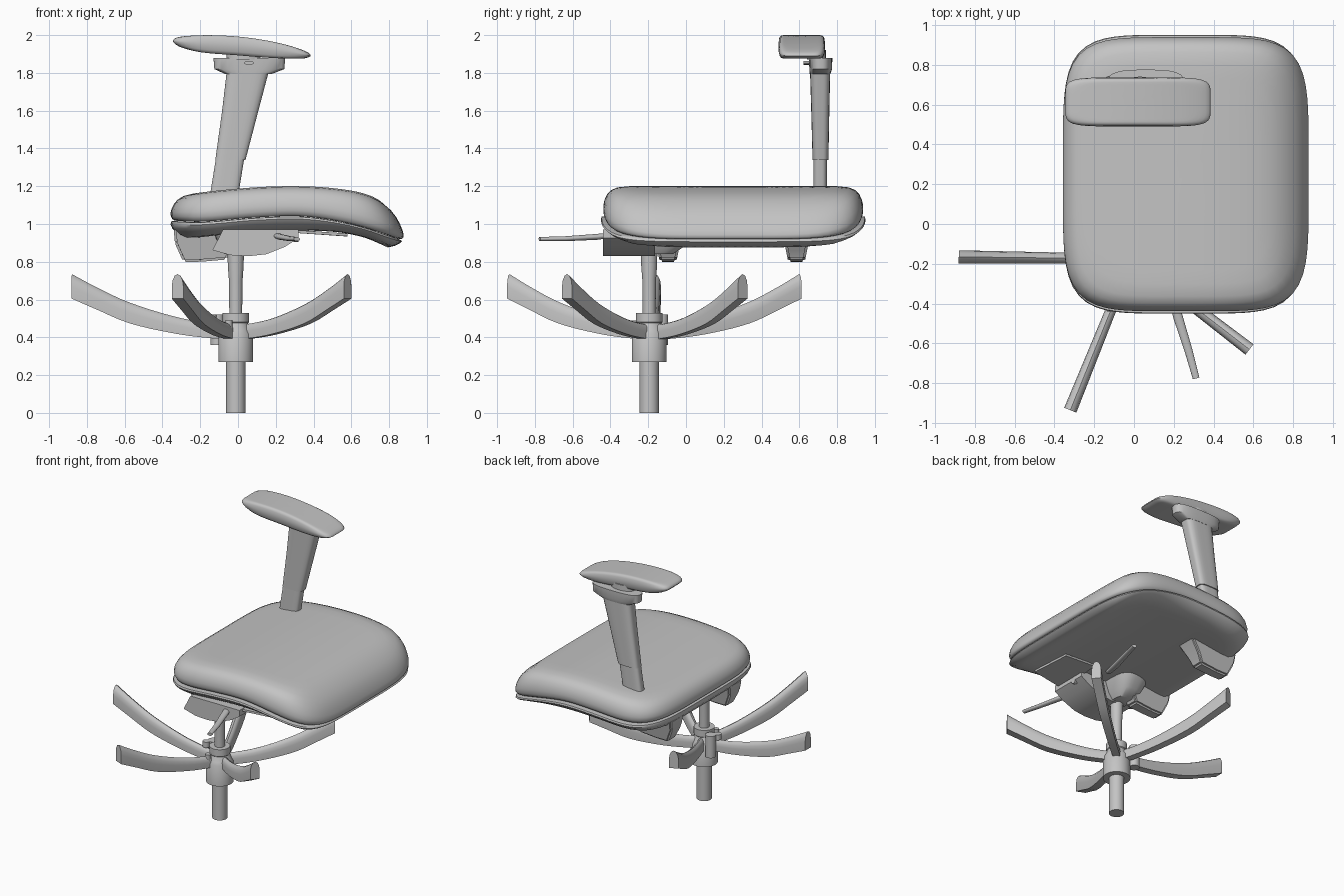
import bpy, bmesh, math
from mathutils import Vector

cube = bpy.data.objects.get("Cube")
if cube:
    bpy.data.objects.remove(cube, do_unlink=True)

grey = bpy.data.materials.new("light grey")
grey.use_nodes = True
grey.diffuse_color = (0.55, 0.55, 0.55, 1)
grey.node_tree.nodes["Principled BSDF"].inputs["Base Color"].default_value = grey.diffuse_color


def skin(name, rings, angle=35, bevel=0):
    """Bridge rings of points into a closed solid."""
    bm = bmesh.new()
    loops = [[bm.verts.new(p) for p in ring] for ring in rings]
    for a, b in zip(loops, loops[1:]):
        for i in range(len(a)):
            j = (i + 1) % len(a)
            bm.faces.new((a[i], a[j], b[j], b[i]))
    bm.faces.new(loops[0])
    bm.faces.new(loops[-1])
    bmesh.ops.recalc_face_normals(bm, faces=bm.faces)
    if bevel:
        bmesh.ops.bevel(bm, geom=bm.edges[:], offset=bevel, segments=2,
                        affect='EDGES', clamp_overlap=True)
    mesh = bpy.data.meshes.new(name)
    bm.to_mesh(mesh)
    bm.free()
    obj = bpy.data.objects.new(name, mesh)
    bpy.context.collection.objects.link(obj)
    mesh.materials.append(grey)
    bpy.ops.object.select_all(action='DESELECT')
    obj.select_set(True)
    bpy.context.view_layer.objects.active = obj
    bpy.ops.object.shade_smooth_by_angle(angle=math.radians(angle))
    return obj


def curve(points, x):
    """Smooth height curve through (x, z) points."""
    x = min(max(x, points[0][0]), points[-1][0])
    slope = []
    for i in range(len(points)):
        a, b = points[max(i - 1, 0)], points[min(i + 1, len(points) - 1)]
        slope.append((b[1] - a[1]) / (b[0] - a[0]))
    for i, ((x0, z0), (x1, z1)) in enumerate(zip(points, points[1:])):
        if x <= x1:
            w = x1 - x0
            t = (x - x0) / w
            return ((1 + 2 * t) * (1 - t) ** 2 * z0 + t * (1 - t) ** 2 * w * slope[i]
                    + t * t * (3 - 2 * t) * z1 + t * t * (t - 1) * w * slope[i + 1])


def outline(cx, cy, hx, hy, n, count):
    """Superellipse: n = 2 is round, larger is boxier."""
    pts = []
    for i in range(count):
        a = 2 * math.pi * i / count
        c, s = math.cos(a), math.sin(a)
        r = (abs(c) ** n + abs(s) ** n) ** (-1 / n)
        pts.append((cx + hx * r * c, cy + hy * r * s))
    return pts


def stack(name, sections, n=2, count=32):
    """Solid from sections (z, cx, cy, hx, hy)."""
    return skin(name, [[(x, y, z) for x, y in outline(cx, cy, hx, hy, n, count)]
                       for z, cx, cy, hx, hy in sections])


def pillow(name, cx, cy, hx, hy, n, low, high, rings):
    """Rounded slab between two height curves; rings are (scale, height fraction)."""
    out = []
    for s, f in rings:
        ring = []
        for x, y in outline(cx, cy, hx * s, hy * s, n, 96):
            a, b = curve(low, x), curve(high, x)
            ring.append((x, y, a + (b - a) * f))
        out.append(ring)
    return skin(name, out, 50)


def prism(name, profile, y0, y1, taper=0, bevel=0):
    """Extrude an xz profile along y, narrowing towards the bottom."""
    top = max(z for x, z in profile)
    return skin(name, [[(x, y + sgn * taper * (top - z), z) for x, z in profile]
                       for y, sgn in ((y0, 1), (y1, -1))], 35, bevel)


def rod(name, stops, flat=1):
    """Round bar through (point, radius) stops."""
    d = (Vector(stops[-1][0]) - Vector(stops[0][0])).normalized()
    side = d.cross(Vector((0, 0, 1))).normalized()
    up = side.cross(d)
    angles = [2 * math.pi * i / 16 for i in range(16)]
    return skin(name, [[Vector(p) + side * r * math.cos(a) + up * r * flat * math.sin(a)
                        for a in angles] for p, r in stops])


# Seat cushion and the shell beneath it
seam = [(-.37, 1.02), (-.2, 1.012), (.1, 1.035), (.35, 1.04), (.6, 1.0), (.8, .94), (.88, .91)]
crown = [(-.37, 1.13), (-.28, 1.155), (0, 1.187), (.25, 1.2), (.5, 1.19), (.7, 1.15),
         (.82, 1.07), (.88, 1.0)]
belly = [(-.37, .91), (-.2, .93), (.1, .96), (.5, .96), (.7, .92), (.8, .87), (.88, .87)]
inner = (.8, .7, .6, .5, .4, .3, .2, .1, .02)
pillow("seat_cushion", .26, .25, .617, .688, 5, seam, crown,
       [(s, 0) for s in reversed(inner)]
       + [(.965, 0), (.985, .06), (.998, .18), (1, .35), (.99, .55), (.97, .73), (.94, .87), (.89, .96)]
       + [(s, 1) for s in inner])
pillow("seat_shell", .255, .25, .612, .7, 5, belly, seam,
       [(s, 0) for s in reversed(inner)]
       + [(.88, .06), (.94, .28), (.985, .6), (1, .8), (.995, .95), (.97, .98)]
       + [(s, .9) for s in inner])

# Armrest brackets under the shell
bracket = [(-.34, .98), (-.335, .9), (-.29, .8), (-.2, .8), (-.06, .812), (-.03, .87), (.06, .98)]
for name, y in (("right_arm_bracket", -.095), ("left_arm_bracket", .585)):
    prism(name, bracket, y - .08, y + .08, .2, .012)

# Tilt mechanism, tray and adjusting levers
prism("tilt_mechanism", [(-.08, .97), (-.135, .862), (-.04, .835), (.06, .83), (.15, .84),
                         (.25, .88), (.32, .925), (.32, .97)], -.44, -.165)
stack("mechanism_boss", [(.84, -.01, -.16, .06, .09), (.88, -.01, -.14, .09, .13),
                         (.96, -.01, -.12, .12, .17)], 3)
tray = skin("tray_plate", [[(.27, -.42, z + .02), (.58, -.34, z), (.56, -.04, z), (.3, -.05, z + .02)]
                           for z in (.935, .95)])
for name, side in (("front_lever", -1), ("back_lever", 1)):
    rod(name, [((.19, -.2 + side * .16, .945), .02), ((.222, -.2 + side * .27, .932), .024),
               ((.275, -.2 + side * .44, .922), .02), ((.312, -.2 + side * .575, .92), .017)], .65)
rod("lever_joint", [((.2, -.25, .93), .02), ((.32, -.25, .925), .02)])

# Central column and hub
cx, cy = -.012, -.195
column = [(0, .051), (.27, .051), (.27, .092), (.42, .092), (.44, .08), (.475, .066), (.48, .07),
          (.53, .07), (.53, .034), (.7, .036), (.78, .042), (.9, .044)]
stack("column_and_hub", [(z, cx, cy, r, r) for z, r in column])
for name, x, y, z0, z1, r in (("hub_lug", -.11, -.13, .36, .52, .036),
                              ("hub_pin", -.14, -.17, .48, .52, .025),
                              ("hub_front_pin", -.05, -.28, .43, .49, .02)):
    stack(name, [(z0, x, y, r, r), (z1, x, y, r, r)], 2, 16)

# Five upswept legs with arched tops
leg_low = [(0, .39), (.12, .393), (.35, .417), (.65, .475), (.85, .548), (1, .605)]
leg_high = [(0, .47), (.12, .472), (.35, .505), (.65, .585), (.85, .665), (1, .735)]
arch = [(-1, 0), (1, 0), (1, .5), (.85, .75), (.5, .93), (0, 1), (-.5, .93), (-.85, .75), (-1, .5)]
hub = Vector((-.012, -.175, 0))
tips = [(-.88, -.165), (-.32, -.935), (.58, -.63), (.58, .3), (-.32, .6)]
for i, (x, y) in enumerate(tips):
    reach = Vector((x, y, 0)) - hub
    side = Vector((-reach.y, reach.x, 0)).normalized()
    rings = []
    for k in range(17):
        t = .05 + .95 * k / 16
        a, b = curve(leg_low, t), curve(leg_high, t)
        w = .024 + .009 * t
        rings.append([hub + reach * t + side * w * u + Vector((0, 0, a + (b - a) * v))
                      for u, v in arch])
    skin("leg_%d" % (i + 1), rings, 40)

# Armrest post, sleeve, head and pad
stack("arm_post", [(1.08, -.085, .71, .075, .036), (1.36, -.04, .71, .075, .036)], 4)
stack("arm_sleeve", [(1.34, -.04, .712, .08, .042), (1.6, .012, .711, .096, .048),
                     (1.83, .056, .71, .113, .054)], 4)
stack("arm_head", [(1.795, .055, .71, .125, .055), (1.82, .06, .713, .185, .06),
                   (1.88, .06, .713, .19, .062)], 3)
stack("arm_pivot", [(1.87, .03, .69, .09, .05), (1.92, .03, .69, .09, .05)])
rod("arm_button", [((.058, .67, 1.853), .026), ((.058, .622, 1.853), .026)], .4)
pillow("arm_pad", .02, .613, .365, .123, 6,
       [(-.345, 1.945), (-.2, 1.91), (0, 1.893), (.2, 1.878), (.385, 1.874)],
       [(-.345, 1.99), (-.2, 1.999), (-.05, 1.996), (.1, 1.98), (.25, 1.95), (.385, 1.908)],
       [(s, 0) for s in reversed(inner)]
       + [(.9, .04), (.96, .18), (1, .45), (1, .6), (.975, .83), (.93, .94), (.87, .99)]
       + [(s, 1) for s in inner])
